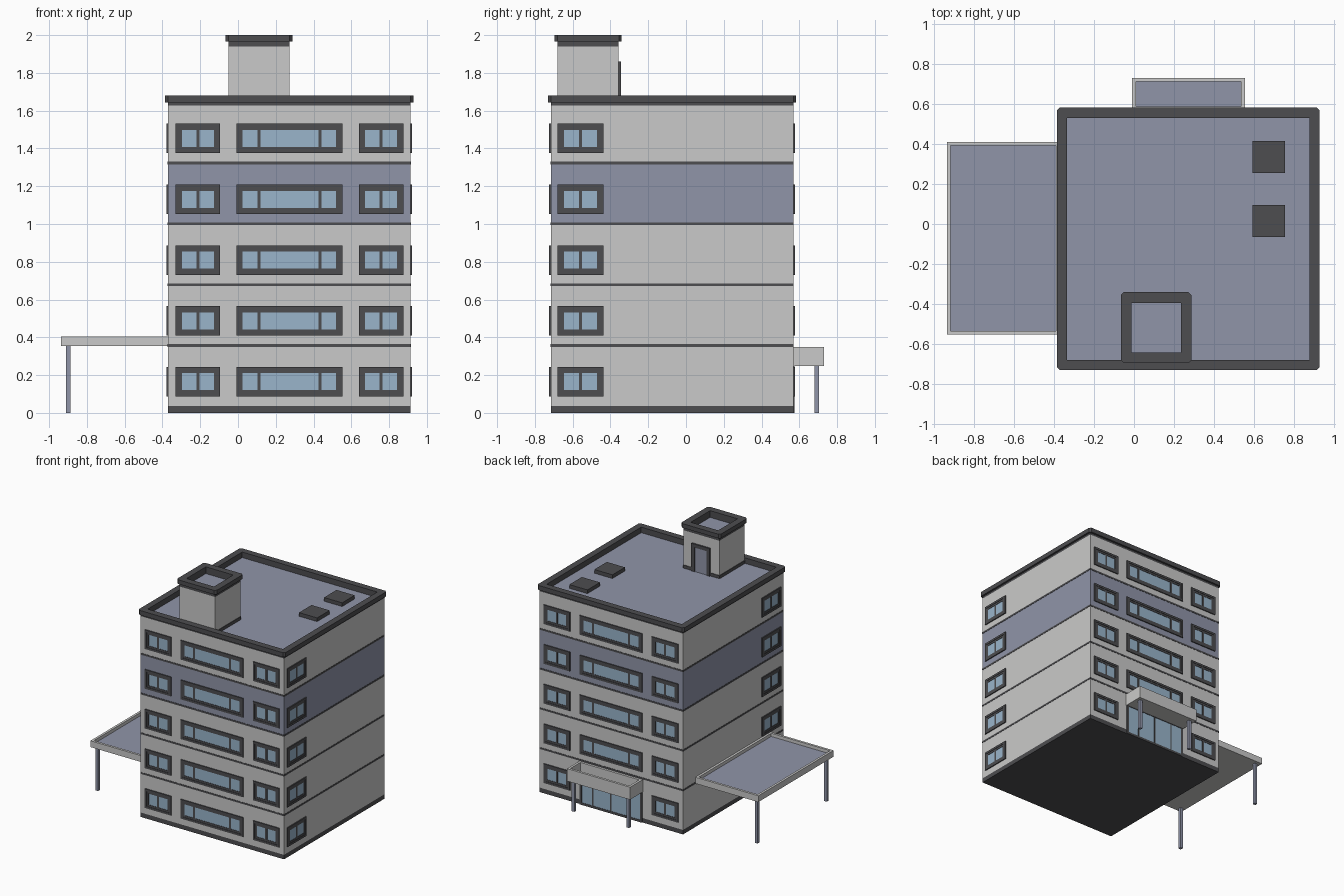
import bpy, bmesh

if "Cube" in bpy.data.objects:
    bpy.data.objects.remove(bpy.data.objects["Cube"])


def material(name, rgb):
    m = bpy.data.materials.new(name)
    m.diffuse_color = (*rgb, 1)
    m.use_nodes = True
    m.node_tree.nodes["Principled BSDF"].inputs["Base Color"].default_value = m.diffuse_color
    return m


GREY, DARK, BLUE, GLASS = range(4)
MATS = [material("pale_grey_wall", (.59, .59, .585)),
        material("charcoal_trim", (.074, .074, .08)),
        material("slate_blue", (.28, .30, .395)),
        material("window_glass", (.32, .46, .60))]


def finish(name, bm):
    bmesh.ops.recalc_face_normals(bm, faces=bm.faces)
    me = bpy.data.meshes.new(name)
    bm.to_mesh(me)
    bm.free()
    for m in MATS:
        me.materials.append(m)
    ob = bpy.data.objects.new(name, me)
    bpy.context.collection.objects.link(ob)
    return ob


def loft(name, rect, steps):
    """Rectangular rings stacked as (outset, z, material, corner chamfer), capped at both ends."""
    x0, x1, y0, y1 = rect
    bm = bmesh.new()
    rings = []
    for o, z, mat, c in steps:
        a, b, d, e = x0 - o, x1 + o, y0 - o, y1 + o
        pts = [(a + c, d), (b - c, d), (b, d + c), (b, e - c),
               (b - c, e), (a + c, e), (a, e - c), (a, d + c)]
        rings.append([bm.verts.new((x, y, z)) for x, y in pts])
    for i in range(len(rings) - 1):
        for k in range(8):
            n = (k + 1) % 8
            f = bm.faces.new((rings[i][k], rings[i][n], rings[i + 1][n], rings[i + 1][k]))
            f.material_index = steps[i + 1][2]
    for r, s in ((rings[0], steps[0]), (rings[-1], steps[-1])):
        bm.faces.new(r).material_index = s[2]
    bmesh.ops.remove_doubles(bm, verts=bm.verts, dist=1e-5)
    return finish(name, bm)


def boxes(name, items):
    """One object from boxes (x0, x1, y0, y1, z0, z1, material)."""
    bm = bmesh.new()
    for x0, x1, y0, y1, z0, z1, mat in items:
        vs = bmesh.ops.create_cube(bm, size=1)["verts"]
        for v in vs:
            v.co = (x1 if v.co.x > 0 else x0, y1 if v.co.y > 0 else y0, z1 if v.co.z > 0 else z0)
        for f in {f for v in vs for f in v.link_faces}:
            f.material_index = mat
    return finish(name, bm)


X0, X1, Y0, Y1 = -.371, .914, -.716, .568
ROOF = 1.635


def plate(side, u0, u1, z0, z1, depth, mat, wall=None):
    """Thin plate standing proud of a wall."""
    if side in ("front", "back"):
        w = wall if wall is not None else (Y0 if side == "front" else Y1)
        o = w - depth if side == "front" else w + depth
        return (u0, u1, min(w, o), max(w, o), z0, z1, mat)
    w, o = (X0, X0 - depth) if side == "left" else (X1, X1 + depth)
    return (min(w, o), max(w, o), u0, u1, z0, z1, mat)


def frame(side, u0, u1, z0, z1, t, depth):
    return [plate(side, u0, u1, z0, z0 + t, depth, DARK), plate(side, u0, u1, z1 - t, z1, depth, DARK),
            plate(side, u0, u0 + t, z0 + t, z1 - t, depth, DARK),
            plate(side, u1 - t, u1, z0 + t, z1 - t, depth, DARK)]


def window(name, side, u0, u1, zc, mullions):
    z0, z1 = zc - .078, zc + .078
    items = frame(side, u0, u1, z0, z1, .017, .008)
    items += frame(side, u0 + .017, u1 - .017, z0 + .017, z1 - .017, .016, .005)
    items.append(plate(side, u0 + .02, u1 - .02, z0 + .02, z1 - .02, .002, GLASS))
    for m in mullions:
        items.append(plate(side, m - .008, m + .008, z0 + .03, z1 - .03, .005, DARK))
    boxes(name, items)


# main block: plinth, walls with blue storey, parapet, sunken roof
loft("building_body", (X0, X1, Y0, Y1), [
    (0, 0, DARK, 0), (0, .036, DARK, 0), (0, 1.0, GREY, 0), (0, 1.325, BLUE, 0), (0, 1.627, GREY, 0),
    (0, 1.643, DARK, 0), (.015, 1.643, DARK, .015), (.015, 1.68, DARK, .015),
    (-.037, 1.68, DARK, 0), (-.037, ROOF, DARK, 0), (-.04, ROOF, BLUE, 0)])

# storey lines
for i in range(4):
    z = .357 + .322 * i
    loft(f"storey_line_{i+1}", (X0, X1, Y0, Y1), [(.002, z - .007, DARK, 0), (.002, z + .007, DARK, 0)])

# windows on all sides
for i in range(5):
    zc = .165 + .322 * i
    for side in ("front", "back"):
        window(f"{side}_window_west_{i+1}", side, -.33, -.095, zc, [-.212])
        window(f"{side}_window_east_{i+1}", side, .64, .875, zc, [.757])
        if side == "front" or i > 0:
            window(f"{side}_window_wide_{i+1}", side, -.008, .552, zc, [.11, .433])
    for side in ("left", "right"):
        window(f"{side}_window_{i+1}", side, -.68, -.438, zc, [-.559])

# glazed entrance
door = frame("back", -.008, .552, 0, .262, .018, .007)
door.append(plate("back", .0, .54, .005, .255, .004, GLASS))
door += [plate("back", m - .006, m + .006, .01, .25, .006, DARK) for m in (.11, .272, .433)]
boxes("entrance_door", door)

# stair house on the roof, with parapet and door
loft("stair_house", (-.05, .272, -.68, -.357), [
    (.004, ROOF - .005, DARK, 0), (.004, ROOF + .025, DARK, 0), (0, ROOF + .025, DARK, 0),
    (0, 1.94, GREY, 0), (0, 1.966, DARK, 0),
    (.016, 1.966, DARK, .015), (.016, 2.0, DARK, .015), (-.038, 2.0, DARK, 0),
    (-.038, 1.945, DARK, 0), (-.04, 1.945, BLUE, 0)])
W = -.357
boxes("stair_house_door", [
    plate("back", .03, .058, ROOF, 1.86, .012, DARK, W), plate("back", .167, .195, ROOF, 1.86, .012, DARK, W),
    plate("back", .058, .167, 1.832, 1.86, .012, DARK, W), plate("back", .055, .17, ROOF, 1.84, .006, BLUE, W)])

# roof hatches
for i, y in enumerate((.255, -.065)):
    boxes(f"roof_hatch_{i+1}", [(.593, .755, y, y + .16, ROOF - .005, ROOF + .03, DARK)])


# canopies: grey tray with blue deck
def canopy(name, rect, z0, z1, deck):
    loft(name, rect, [(0, z0, GREY, 0), (0, z1, GREY, 0), (-.019, z1, GREY, 0),
                      (-.019, deck, GREY, 0), (-.021, deck, BLUE, 0)])


canopy("side_canopy", (-.936, X0, -.553, .411), .353, .404, .378)
canopy("entrance_canopy", (-.01, .555, Y1, .731), .247, .348, .275)

# canopy posts
for name, x, y, h in (("side_post_front", -.898, -.515, .36), ("side_post_back", -.898, .373, .36),
                      ("entrance_post_west", .03, .693, .255), ("entrance_post_east", .52, .693, .255)):
    boxes(name, [(x - .012, x + .012, y - .012, y + .012, 0, h, BLUE)])
